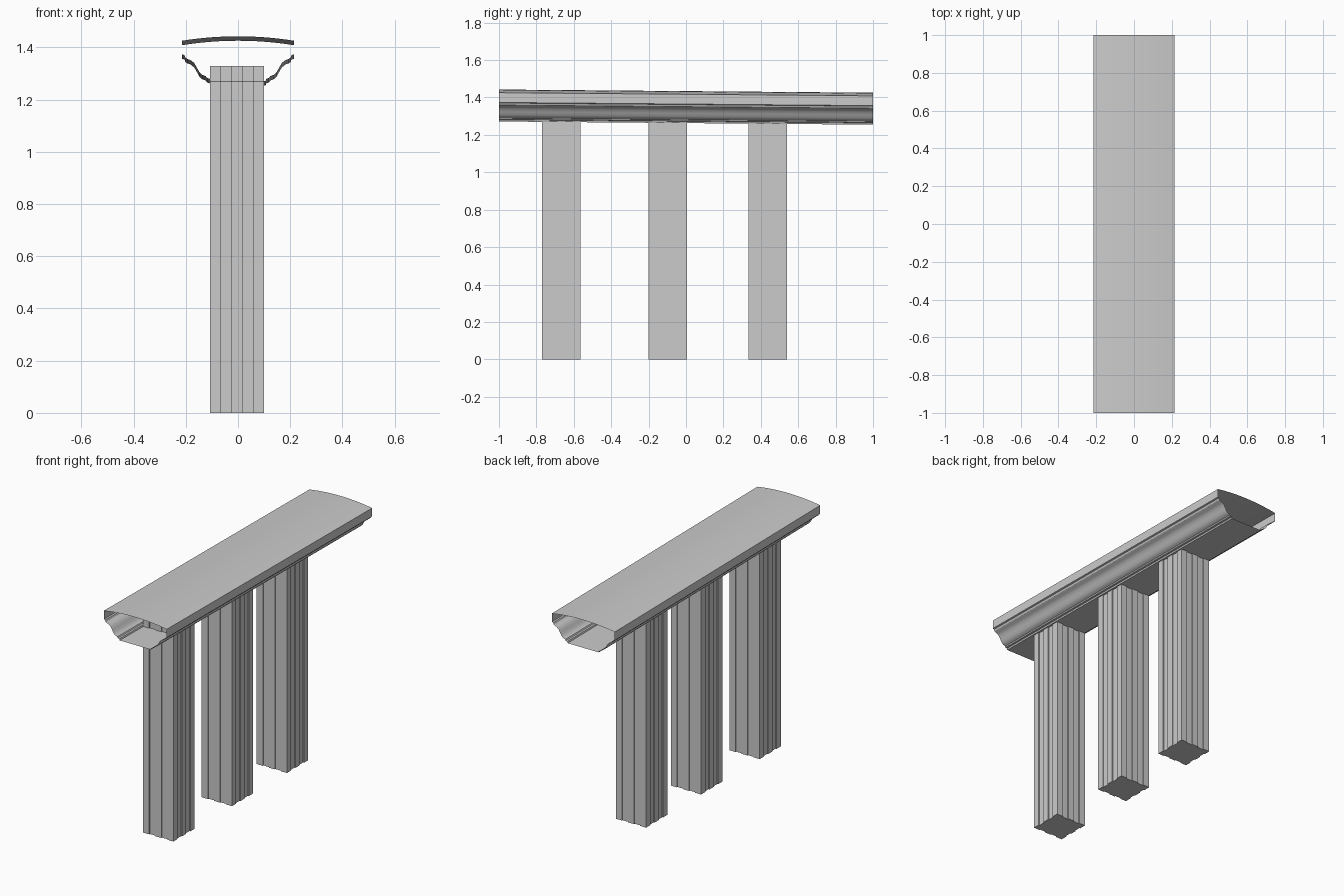
import bpy, bmesh

if "Cube" in bpy.data.objects:
    bpy.data.objects.remove(bpy.data.objects["Cube"])

def smooth(obj, angle):
    bpy.ops.object.select_all(action='DESELECT')
    obj.select_set(True)
    bpy.context.view_layer.objects.active = obj
    bpy.ops.object.shade_smooth_by_angle(angle=angle)

def prism(name, outline, place, ends, caps):
    """Sweep a closed outline between two end positions."""
    bm = bmesh.new()
    a, b = [[bm.verts.new(place(p, e)) for p in outline] for e in ends]
    n = len(outline)
    for i in range(n):
        j = (i + 1) % n
        bm.faces.new((a[i], a[j], b[j], b[i]))
    if caps:
        bm.faces.new(a)
        bm.faces.new(b)
    bmesh.ops.recalc_face_normals(bm, faces=bm.faces)
    me = bpy.data.meshes.new(name)
    bm.to_mesh(me)
    bm.free()
    obj = bpy.data.objects.new(name, me)
    bpy.context.collection.objects.link(obj)
    return obj

# Open-ended hollow rail: flat base, moulded sides, arched top, slight fall to the back
half = [(0.106, 1.263), (0.109, 1.272), (0.119, 1.274), (0.123, 1.281),
        (0.138, 1.287), (0.149, 1.298), (0.158, 1.315), (0.168, 1.332),
        (0.182, 1.343), (0.194, 1.347), (0.201, 1.352), (0.205, 1.362),
        (0.214, 1.365)]
arch = [(0.214 * (1 - i / 8), 1.417 + 0.017 * (1 - (1 - i / 8) ** 2)) for i in range(17)]
profile = half + arch + [(-x, z) for x, z in reversed(half)]
rail = prism("top_rail", profile,
             lambda p, y: (p[0], y, p[1] - 0.0085 * y), (-1, 1), False)
smooth(rail, 0.5)

# Square posts with five alternating stepped strips per face
W, STEP = 0.103, 0.006
side = []
for i in range(5):
    d = W - STEP * (i % 2)
    x0, x1 = -W + i * W * 0.4, -W + (i + 1) * W * 0.4
    side += [(x0, -d), (x1, -d)]
side = side[:-1]
plan = []
for k in range(4):
    plan += side
    side = [(-y, x) for x, y in side]
for n, cy in enumerate((-0.667, -0.097, 0.438)):
    prism("post_%d" % (n + 1), plan,
          lambda p, z, cy=cy: (p[0] - 0.004, p[1] + cy, z), (0, 1.328), True)
